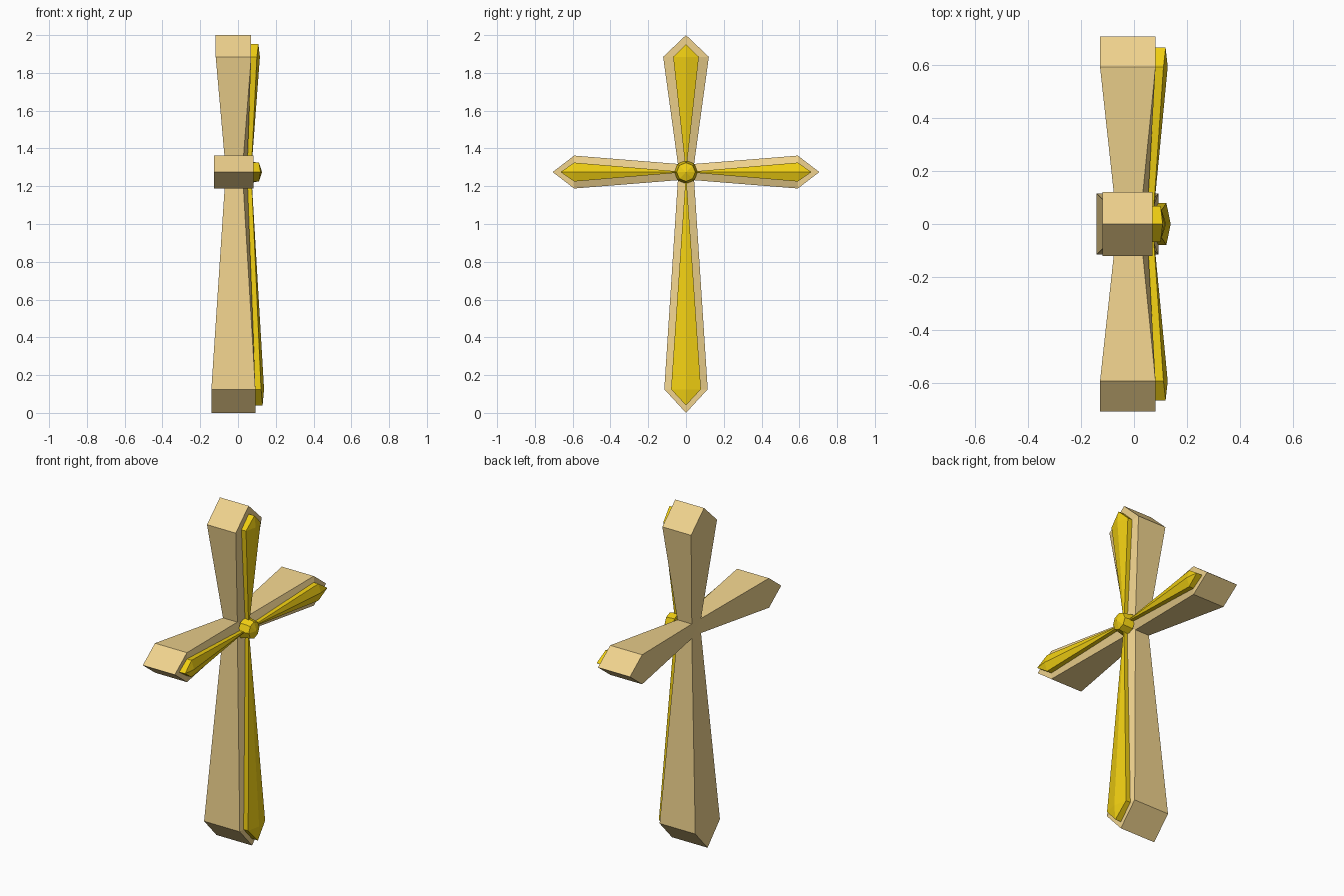
import bpy, bmesh, math
from mathutils import Vector, Matrix

if "Cube" in bpy.data.objects:
    bpy.data.objects.remove(bpy.data.objects["Cube"])

HUB_Z = 1.275
HUB_W = 0.043                            # half width of the square where the arms meet
HUB_BACK, HUB_EDGE, HUB_MID = -0.068, 0.026, 0.048


def material(name, rgb):
    m = bpy.data.materials.new(name)
    m.diffuse_color = (*rgb, 1)
    m.use_nodes = True
    m.node_tree.nodes["Principled BSDF"].inputs["Base Color"].default_value = m.diffuse_color
    return m


stone = material("pale_stone", (0.87, 0.65, 0.27))
gold = material("gold", (0.87, 0.62, 0.006))


def finish(bm, name, mat):
    bmesh.ops.remove_doubles(bm, verts=bm.verts, dist=0.0005)
    bmesh.ops.recalc_face_normals(bm, faces=bm.faces)
    me = bpy.data.meshes.new(name)
    bm.to_mesh(me)
    bm.free()
    me.materials.append(mat)
    ob = bpy.data.objects.new(name, me)
    bpy.context.collection.objects.link(ob)
    return ob


def placer(d):
    # maps (depth, distance along arm, sideways) to model space
    return lambda x, r, w: Vector((x, r * d[0] - w * d[1], HUB_Z + r * d[1] + w * d[0]))


def add(bm, *pts):
    bm.faces.new([bm.verts.new(p) for p in pts])


# name, direction, shoulder r, shoulder half width, tip r, back x, front x,
# gold shoulder half width, gold tip r
ARMS = [
    ("top", (0, 1), 0.61, 0.121, 0.725, -0.118, 0.070, 0.068, 0.677),
    ("bottom", (0, -1), 1.15, 0.115, 1.275, -0.141, 0.092, 0.079, 1.235),
    ("left", (-1, 0), 0.592, 0.087, 0.706, -0.128, 0.081, 0.050, 0.664),
    ("right", (1, 0), 0.592, 0.087, 0.706, -0.128, 0.081, 0.050, 0.664),
]

# Cross body: four flared arms sharing a narrow hub
body = bmesh.new()
for name, d, sr, sw, tr, bx, fx, gw, gt in ARMS:
    P = placer(d)
    for s in (1, -1):
        A, Ab = P(HUB_EDGE, HUB_W, s * HUB_W), P(HUB_BACK, HUB_W, s * HUB_W)
        B, Bb = P(fx, sr, s * sw), P(bx, sr, s * sw)
        T, Tb = P(fx, tr, 0), P(bx, tr, 0)
        C, gB, gT = P(HUB_MID, 0, 0), P(fx, sr, s * gw), P(fx, gt, 0)
        add(body, A, B, Bb, Ab)
        add(body, B, T, Tb, Bb)
        add(body, C, A, B, gB)
        add(body, gB, B, T, gT)
    L, R = (P(fx, sr, gw), P(fx, sr, -gw))
    add(body, C, L, gT, R)
    add(body, P(HUB_BACK, 0, 0), P(HUB_BACK, HUB_W, HUB_W), P(bx, sr, sw), Tb,
        P(bx, sr, -sw), P(HUB_BACK, HUB_W, -HUB_W))
finish(body, "cross_body", stone)

# Gold inlays: raised blades with a central ridge
for name, d, sr, sw, tr, bx, fx, gw, gt in ARMS:
    P = placer(d)
    bm = bmesh.new()
    C, Ct = P(HUB_MID, 0, 0), P(HUB_MID + 0.022, 0, 0)
    gT, gTt = P(fx, gt, 0), P(fx + 0.038, gt, 0)
    ridge = P(fx + 0.046, sr, 0)
    for s in (1, -1):
        g, gtop = P(fx, sr, s * gw), P(fx + 0.030, sr, s * gw)
        add(bm, C, g, gtop, Ct)
        add(bm, g, gT, gTt, gtop)
        add(bm, Ct, gtop, ridge)
        add(bm, gtop, gTt, ridge)
    add(bm, C, P(fx, sr, gw), gT, P(fx, sr, -gw))
    finish(bm, name + "_gold_inlay", gold)

# Faceted hub stud: octagonal drum with a low pointed cap
bm = bmesh.new()
ring = [(0.062 * math.cos(i * math.pi / 4), 0.062 * math.sin(i * math.pi / 4)) for i in range(8)]
for (y0, z0), (y1, z1) in zip(ring, ring[1:] + ring[:1]):
    lo0, lo1 = Vector((0.045, y0, HUB_Z + z0)), Vector((0.045, y1, HUB_Z + z1))
    hi0, hi1 = (Vector((0.105, y, HUB_Z + z)) for y, z in ((0.8 * y0, 0.8 * z0), (0.8 * y1, 0.8 * z1)))
    add(bm, lo0, lo1, hi1, hi0)
    add(bm, hi0, hi1, Vector((0.121, 0, HUB_Z)))
    add(bm, lo1, lo0, Vector((0.045, 0, HUB_Z)))
finish(bm, "hub_stud", gold)
